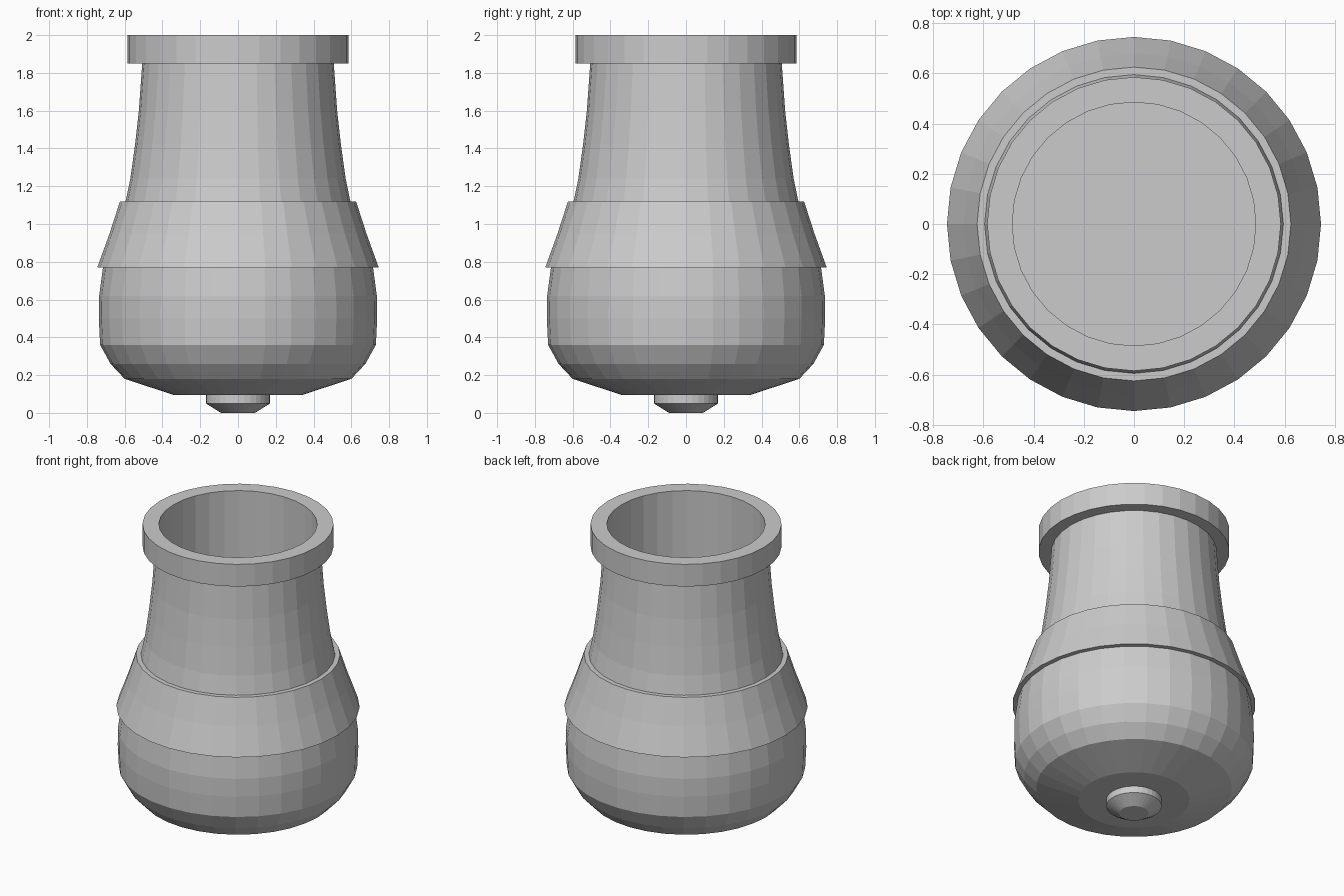
import bpy, bmesh
from math import cos, sin, tau

if "Cube" in bpy.data.objects:
    bpy.data.objects.remove(bpy.data.objects["Cube"])

SIDES = 32

grey = bpy.data.materials.new("plain_grey")
grey.use_nodes = True
GREY = (0.6, 0.6, 0.6, 1)
grey.diffuse_color = GREY
grey.node_tree.nodes["Principled BSDF"].inputs["Base Color"].default_value = GREY


def lathe(name, profile, closed=False):
    """Revolve (radius, height) points about z; open profiles get flat caps."""
    bm = bmesh.new()
    rings = [[bm.verts.new((r * cos(tau * i / SIDES), r * sin(tau * i / SIDES), z))
              for i in range(SIDES)] for r, z in profile]
    pairs = list(zip(rings, rings[1:]))
    if closed:
        pairs.append((rings[-1], rings[0]))
    else:
        bm.faces.new(rings[0])
        bm.faces.new(rings[-1])
    for a, b in pairs:
        for i in range(SIDES):
            j = (i + 1) % SIDES
            bm.faces.new((a[i], a[j], b[j], b[i]))
    bmesh.ops.recalc_face_normals(bm, faces=bm.faces)
    mesh = bpy.data.meshes.new(name)
    bm.to_mesh(mesh)
    bm.free()
    mesh.materials.append(grey)
    obj = bpy.data.objects.new(name, mesh)
    bpy.context.collection.objects.link(obj)
    return obj


# Rounded vessel with tapered neck, thick lip and straight bore
lathe("vessel_body", [
    (0.34, 0.095), (0.60, 0.18), (0.675, 0.26), (0.73, 0.36),
    (0.737, 0.50), (0.735, 0.62), (0.715, 0.77), (0.65, 0.96),
    (0.595, 1.12), (0.57, 1.24), (0.545, 1.42), (0.525, 1.60),
    (0.507, 1.85), (0.585, 1.85), (0.585, 2.0),
    (0.485, 2.0), (0.485, 0.4)])

# Flared collar wrapped around the shoulder
lathe("shoulder_collar", [
    (0.745, 0.77), (0.68, 0.95), (0.625, 1.12), (0.58, 1.12), (0.70, 0.77)],
    closed=True)

# Small tapered knob under the base
lathe("base_knob", [(0.09, 0), (0.17, 0.05), (0.17, 0.12)])
